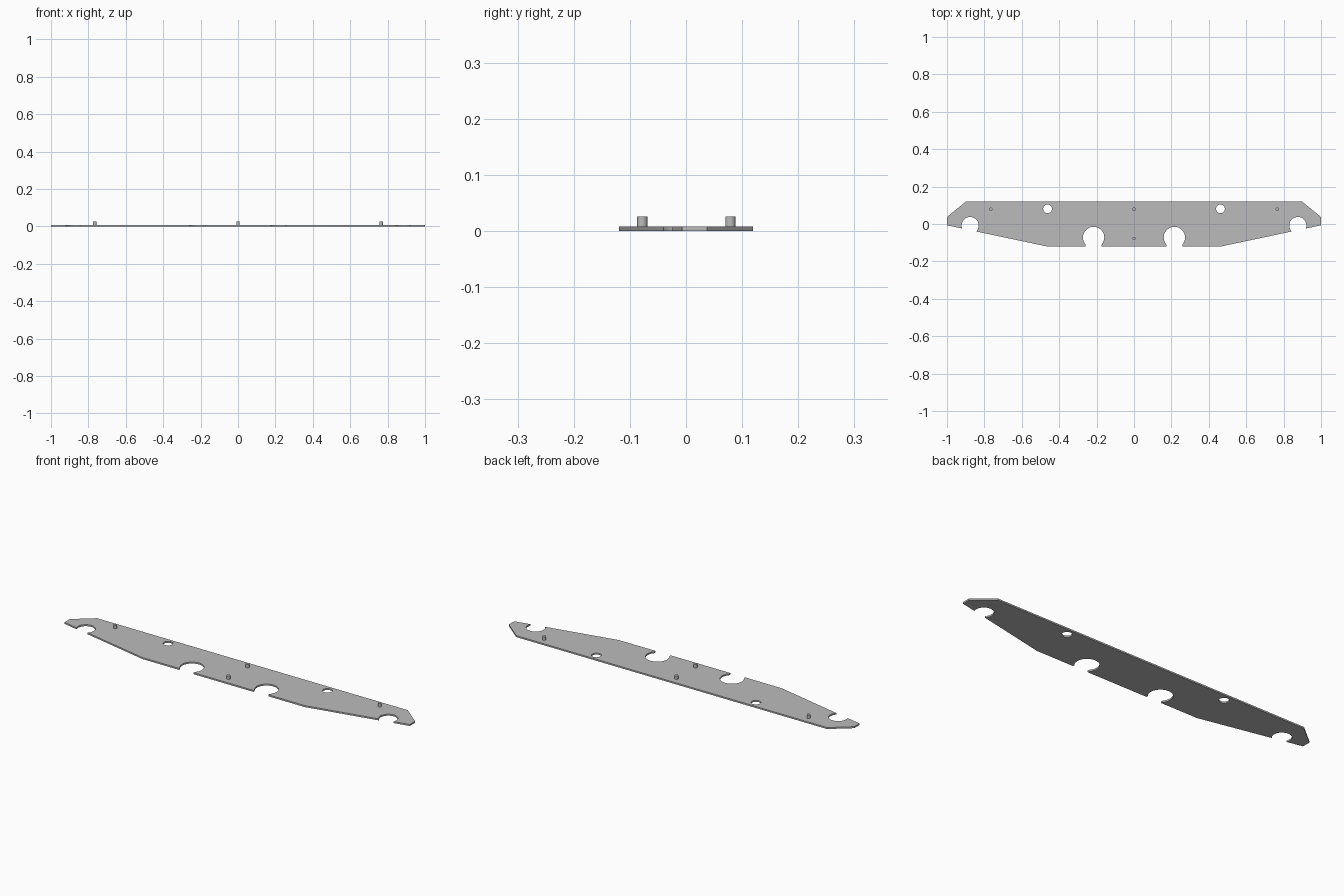
import bpy, bmesh, math

cube = bpy.data.objects.get("Cube")
if cube:
    bpy.data.objects.remove(cube, do_unlink=True)

THICK = 0.008
PIN_TOP = 0.0255

grey = bpy.data.materials.new("plain grey")
grey.use_nodes = True
colour = (0.5, 0.5, 0.5, 1)
grey.diffuse_color = colour
grey.node_tree.nodes["Principled BSDF"].inputs["Base Color"].default_value = colour


def prism(name, points, z0, z1):
    """Extrude a flat outline from z0 to z1."""
    bm = bmesh.new()
    face = bm.faces.new([bm.verts.new((x, y, z0)) for x, y in points])
    ext = bmesh.ops.extrude_face_region(bm, geom=[face])
    top = [v for v in ext["geom"] if isinstance(v, bmesh.types.BMVert)]
    bmesh.ops.translate(bm, verts=top, vec=(0, 0, z1 - z0))
    bmesh.ops.recalc_face_normals(bm, faces=bm.faces)
    mesh = bpy.data.meshes.new(name)
    bm.to_mesh(mesh)
    bm.free()
    mesh.materials.append(grey)
    obj = bpy.data.objects.new(name, mesh)
    bpy.context.collection.objects.link(obj)
    return obj


def arc(cx, cy, r, start=0, sweep=math.tau, n=48):
    closed = sweep >= math.tau
    steps = n if closed else n - 1
    return [(cx + r * math.cos(start + sweep * i / steps),
             cy + r * math.sin(start + sweep * i / steps)) for i in range(n)]


def keyhole(cx, cy, r, half, bottom):
    """Round notch with a straight slot running down to the edge."""
    a = math.acos(half / r)
    pts = arc(cx, cy, r, -a, math.pi + 2 * a)
    return pts + [(cx - half, bottom), (cx + half, bottom)]


def smooth(obj):
    bpy.ops.object.select_all(action="DESELECT")
    bpy.context.view_layer.objects.active = obj
    obj.select_set(True)
    bpy.ops.object.shade_smooth_by_angle(angle=math.radians(30))


# Plate with a mirrored tapered outline
half_outline = [(0.47, -0.119), (1.0, -0.007), (1.0, 0.037), (0.9, 0.119)]
outline = half_outline + [(-x, y) for x, y in reversed(half_outline)]
plate = prism("plate", outline, 0, THICK)

# Cut the end notches, the keyhole notches and the round holes
cutters = []
for s in (-1, 1):
    for shape in (arc(s * 0.876, -0.008, 0.0455),
                  keyhole(s * 0.216, -0.072, 0.057, 0.043, -0.2),
                  arc(s * 0.462, 0.081, 0.0235)):
        cutters.append(prism("cutter", shape, -0.05, 0.05))
bpy.context.view_layer.objects.active = plate
for cutter in cutters:
    cutter.hide_render = True
    mod = plate.modifiers.new("cut", "BOOLEAN")
    mod.operation = "DIFFERENCE"
    mod.solver = "EXACT"
    mod.object = cutter
    bpy.ops.object.modifier_apply(modifier=mod.name)
for cutter in cutters:
    bpy.data.objects.remove(cutter, do_unlink=True)
smooth(plate)

# Locating pins
pins = {"left_pin": (0.766, 0.079), "right_pin": (-0.766, 0.079),
        "back_pin": (0, 0.079), "front_pin": (0, -0.078)}
for name, (x, y) in pins.items():
    smooth(prism(name, arc(x, y, 0.009, n=24), THICK, PIN_TOP))
